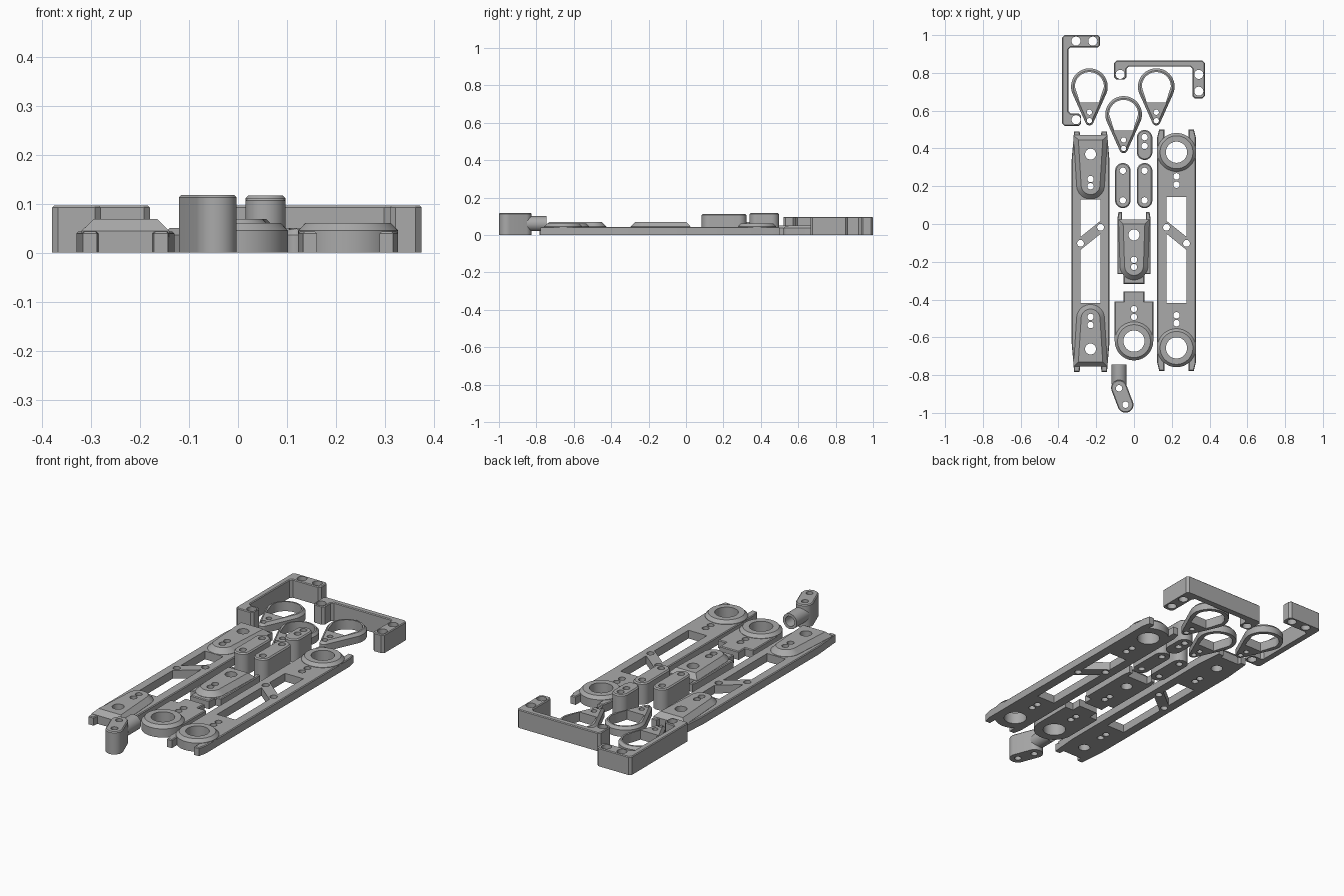
import bpy, bmesh
from math import sin, cos, pi, atan2, radians
from mathutils import Vector, Matrix

if "Cube" in bpy.data.objects:
    bpy.data.objects.remove(bpy.data.objects["Cube"])

GREY = (0.4, 0.4, 0.4, 1)
grey = bpy.data.materials.new("plain grey")
grey.use_nodes = True
grey.diffuse_color = GREY
grey.node_tree.nodes["Principled BSDF"].inputs["Base Color"].default_value = GREY

SMALL, LARGE = 0.017, 0.029   # screw hole radii
PLATE = 0.043                 # plate thickness


# ---- outline helpers, all counter-clockwise ----
def arc(x, y, r, a0, a1, n=24):
    return [(x + r * cos(a0 + (a1 - a0) * i / n), y + r * sin(a0 + (a1 - a0) * i / n))
            for i in range(n + 1)]


def circle(x, y, r, n=48):
    return arc(x, y, r, 0, 2 * pi, n)[:-1]


def holes(r, x, *ys):
    return [circle(x, y, r, 24) for y in ys]


def stadium(x0, y0, x1, y1, r):
    a = atan2(y1 - y0, x1 - x0)
    return arc(x1, y1, r, a - pi / 2, a + pi / 2) + arc(x0, y0, r, a + pi / 2, a + 3 * pi / 2)


def mirrored(half):
    """Right half listed bottom to top, closed by its mirror image."""
    return half + [(-x, y) for x, y in reversed(half)]


def moved(pts, x, y):
    return [(px + x, py + y) for px, py in pts]


def chamfered(pts, c):
    out = []
    for i, p in enumerate(pts):
        p, a, b = Vector(p), Vector(pts[i - 1]), Vector(pts[(i + 1) % len(pts)])
        out += [tuple(p + (a - p).normalized() * c), tuple(p + (b - p).normalized() * c)]
    return out


def inset(pts, d):
    out = []
    for i, p in enumerate(pts):
        e0 = (Vector(p) - Vector(pts[i - 1])).normalized()
        e1 = (Vector(pts[(i + 1) % len(pts)]) - Vector(p)).normalized()
        n0, n1 = Vector((-e0.y, e0.x)), Vector((-e1.y, e1.x))
        out.append(tuple(Vector(p) + (n0 + n1) * (d / (1 + n0.dot(n1)))))
    return out


# ---- solid helpers ----
def add_prism(bm, outline, levels):
    """Stack the outline at (height, inset) levels and cap both ends."""
    rings = [[bm.verts.new((x, y, z)) for x, y in (inset(outline, d) if d else outline)]
             for z, d in levels]
    bm.faces.new(rings[0][::-1])
    bm.faces.new(rings[-1])
    n = len(outline)
    for lo, hi in zip(rings, rings[1:]):
        for i in range(n):
            j = (i + 1) % n
            bm.faces.new((lo[i], lo[j], hi[j], hi[i]))


def mesh_object(name, solids):
    bm = bmesh.new()
    for outline, levels in solids:
        add_prism(bm, outline, levels)
    me = bpy.data.meshes.new(name)
    bm.to_mesh(me)
    bm.free()
    ob = bpy.data.objects.new(name, me)
    bpy.context.collection.objects.link(ob)
    return ob


def part(name, outline, levels, cuts=(), cut_z=(-0.05, 0.2), matrix=None):
    ob = mesh_object(name, [(outline, levels)])
    if cuts:
        cutter = mesh_object(name + "_cutter", [(c, [(z, 0) for z in cut_z]) for c in cuts])
        cutter.hide_render = True
        mod = ob.modifiers.new("cut", "BOOLEAN")
        mod.operation, mod.solver, mod.object = "DIFFERENCE", "EXACT", cutter
        dg = bpy.context.evaluated_depsgraph_get()
        cut_mesh = bpy.data.meshes.new_from_object(ob.evaluated_get(dg))
        ob.modifiers.clear()
        ob.data = cut_mesh
        bpy.data.objects.remove(cutter)
    if matrix:
        ob.data.transform(matrix)
    ob.data.materials.clear()
    ob.data.materials.append(grey)
    bpy.ops.object.select_all(action="DESELECT")
    ob.select_set(True)
    bpy.context.view_layer.objects.active = ob
    bpy.ops.object.shade_smooth_by_angle(angle=radians(25))
    return ob


def block(height, edge=0.004):
    return [(0, 0), (height - edge, 0), (height, edge)]


# ---- two corner brackets, the second turned a quarter turn ----
L = 0.24
bracket = chamfered([(-0.1, -L), (0, -L), (0, 0.065 - L), (-0.068, 0.065 - L),
                     (-0.068, L - 0.065), (0.1, L - 0.065), (0.1, L), (-0.1, L)], 0.012)
bracket_holes = [circle(x, y, 0.024, 24) for x, y in
                 ((-0.027, L - 0.032), (0.062, L - 0.032), (-0.027, 0.032 - L))]
for name, m in (("left_bracket", Matrix.Translation((-0.28, 0.76, 0))),
                ("right_bracket", Matrix.Translation((0.135, 0.765, 0)) @ Matrix.Rotation(-pi / 2, 4, "Z"))):
    part(name, bracket, block(0.096), bracket_holes, matrix=m)

# ---- three teardrop rings ----
teardrop = arc(0, 0, 0.097, radians(-22), radians(202), 48) + \
    arc(0, -0.183, 0.022, radians(202), radians(338), 12)
ring_opening = arc(0, 0, 0.077, 0, pi, 32) + [(-0.064, -0.04), (-0.05, -0.085), (0.05, -0.085), (0.064, -0.04)]
for i, (x, y) in enumerate(((-0.236, 0.727), (0.118, 0.727), (-0.055, 0.58))):
    part(f"teardrop_ring_{i + 1}", teardrop, [(0, 0), (0.036, 0), (0.05, 0.012)],
         [ring_opening] + holes(0.014, 0, -0.135, -0.18), matrix=Matrix.Translation((x, y, 0)))


# ---- long frame plates ----
def windows(x, top, slope):
    w, mid, bottom = 0.053, -0.06, -0.418
    hi, lo = mid + 0.0345, mid - 0.0345
    s = 0.0425 * slope
    up = [(-w, hi - s), (w, hi + s), (w, top), (-w, top)]
    down = [(-w, bottom), (w, bottom), (w, lo + s), (-w, lo - s)]
    brace = [circle(-0.053, mid - s, 0.018, 24), circle(0.053, mid + s, 0.018, 24)]
    return [moved(c, x, 0) for c in [up, down] + brace]


def clevis_boss(name, x, y, length, half, r, flip, cuts):
    """Tapered raised pad with one round end and sloped sides."""
    pad = [(half, length)] + [(-half, length)] + arc(0, 0, r, pi, 2 * pi)
    if flip:
        pad = [(-px, -py) for px, py in pad]
    part(name, moved(pad, x, y), [(0.032, 0), (0.044, 0), (0.069, 0.024)], cuts)


X = -0.23
cuts = holes(SMALL, X, 0.238, 0.2, -0.492, -0.535) + holes(LARGE, X, 0.37, -0.662)
fork_plate = mirrored([(0.055, -0.755), (0.058, -0.783), (0.087, -0.783), (0.1, -0.63),
                       (0.1, 0.34), (0.087, 0.49), (0.058, 0.49), (0.055, 0.47)])
part("left_frame_plate", moved(fork_plate, X, 0), block(PLATE), windows(X, 0.13, 1) + cuts)
clevis_boss("left_frame_back_boss", X, 0.206, 0.264, 0.09, 0.074, False, cuts)
clevis_boss("left_frame_front_boss", X, -0.5, 0.255, 0.09, 0.074, True, cuts)


def round_boss(name, x, y):
    part(name, circle(x, y, 0.102, 64), [(0, 0), (0.045, 0), (0.061, 0.015)],
         [circle(x, y, 0.056)])


X = 0.225
ENDS = (0.38, -0.656)
cuts = holes(SMALL, X, 0.252, 0.208, -0.483, -0.525) + [circle(X, y, 0.056) for y in ENDS]
knuckle_plate = mirrored([(0.064, -0.7), (0.064, -0.777), (0.092, -0.777), (0.102, -0.735),
                          (0.102, 0.46), (0.092, 0.5), (0.064, 0.5), (0.064, 0.42)])
part("right_frame_plate", moved(knuckle_plate, X, 0), block(PLATE), windows(X, 0.143, -1) + cuts)
for name, y in zip(("back", "front"), ENDS):
    round_boss(f"right_frame_{name}_boss", X, y)

# ---- short centre pieces: forked end and knuckle end ----
cuts = holes(SMALL, 0, -0.19, -0.228) + holes(LARGE, 0, -0.058)
part("centre_fork_plate",
     mirrored([(0.055, -0.317), (0.055, -0.265), (0.088, -0.265), (0.088, 0.03),
               (0.082, 0.063), (0.063, 0.063), (0.063, 0.025)]), block(PLATE), cuts)
clevis_boss("centre_fork_boss", 0, -0.222, 0.247, 0.082, 0.074, False, cuts)

part("centre_knuckle_plate",
     mirrored([(0.102, -0.62), (0.102, -0.41), (0.055, -0.41), (0.055, -0.357)]), block(PLATE),
     holes(SMALL, 0, -0.45, -0.492) + [circle(0, -0.62, 0.056)])
round_boss("centre_knuckle_boss", 0, -0.62)

# ---- upright link blocks ----
for name, x, y0, y1, h0, h1, height in (("short_link", 0.056, 0.38, 0.457, 0.413, 0.46, 0.117),
                                        ("left_link", 0.056, 0.125, 0.282, 0.125, 0.282, 0.112),
                                        ("right_link", -0.059, 0.125, 0.282, 0.125, 0.282, 0.112)):
    part(name, stadium(x, y0, x, y1, 0.041), block(height, 0.006), holes(SMALL, x, h0, h1))

# ---- arm joint: upright post with a sideways tube ----
part("arm_post", stadium(-0.079, -0.868, -0.045, -0.957, 0.042), block(0.118, 0.005),
     [circle(-0.079, -0.87, SMALL, 24), circle(-0.045, -0.957, SMALL, 24)])
part("arm_tube", circle(-0.079, 0.06, 0.04), [(0.745, 0), (0.851, 0)],
     [circle(-0.079, 0.06, 0.026, 32)], (0.7, 0.82), Matrix.Rotation(pi / 2, 4, "X"))
